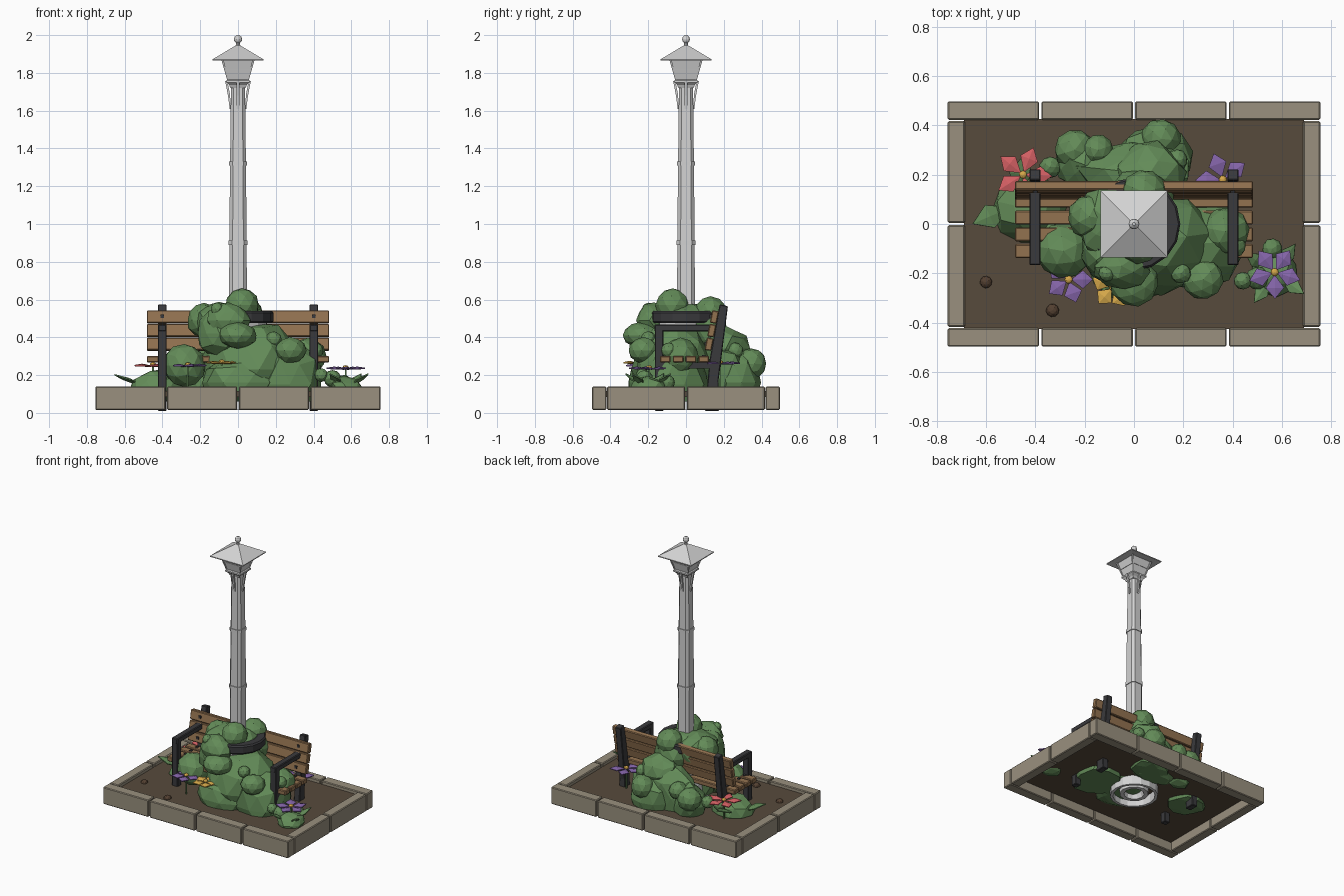
import bpy, bmesh, math, random
from mathutils import Vector, Matrix

random.seed(4)
if "Cube" in bpy.data.objects:
    bpy.data.objects.remove(bpy.data.objects["Cube"])


def material(name, r, g, b):
    m = bpy.data.materials.new(name)
    m.use_nodes = True
    m.diffuse_color = (r, g, b, 1)
    m.node_tree.nodes["Principled BSDF"].inputs["Base Color"].default_value = (r, g, b, 1)
    return m


STONE = material("stone", .32, .28, .21)
SOIL = material("soil", .095, .069, .045)
WOOD = material("wood", .29, .168, .08)
IRON = material("dark iron", .042, .042, .046)
STEEL = material("light steel", .65, .65, .65)
GREEN = material("leaf green", .125, .26, .098)
PURPLE = material("purple petal", .235, .13, .40)
RED = material("red petal", .68, .12, .13)
YELLOW = material("yellow petal", .68, .40, .07)
PEBBLE = material("brown pebble", .085, .05, .03)


def finish(name, bm, mat, bevel=0):
    me = bpy.data.meshes.new(name)
    bm.to_mesh(me)
    bm.free()
    me.materials.append(mat)
    ob = bpy.data.objects.new(name, me)
    bpy.context.collection.objects.link(ob)
    if bevel:
        mod = ob.modifiers.new("bevel", "BEVEL")
        mod.width, mod.segments = bevel, 1
    return ob


def box(name, x, y, z, mat, bevel=0):
    """Box given by (low, high) on each axis."""
    bm = bmesh.new()
    bmesh.ops.create_cube(bm, size=1)
    for v in bm.verts:
        v.co = [r[0] if c < 0 else r[1] for c, r in zip(v.co, (x, y, z))]
    return finish(name, bm, mat, bevel)


def prism(name, pts, x, mat, bevel=0):
    """Side outline of (y, z) points, extruded across x."""
    bm = bmesh.new()
    face = bm.faces.new([bm.verts.new((x[0], *p)) for p in pts])
    ext = bmesh.ops.extrude_face_region(bm, geom=[face])["geom"]
    bmesh.ops.translate(bm, vec=(x[1] - x[0], 0, 0), verts=[g for g in ext if isinstance(g, bmesh.types.BMVert)])
    bmesh.ops.recalc_face_normals(bm, faces=bm.faces)
    return finish(name, bm, mat, bevel)


def loft(name, section, levels, mat, capped=True):
    """Stack a unit cross-section at (size, height) levels."""
    bm = bmesh.new()
    rings = [[bm.verts.new((x * s, y * s, z)) for x, y in section] for s, z in levels]
    n = len(section)
    for a, b in zip(rings, rings[1:]):
        for i in range(n):
            bm.faces.new((a[i], a[(i + 1) % n], b[(i + 1) % n], b[i]))
    if capped:
        bm.faces.new(rings[0][::-1])
        bm.faces.new(rings[-1])
    bmesh.ops.recalc_face_normals(bm, faces=bm.faces)
    return finish(name, bm, mat)


def ngon(n):
    return [(math.cos(2 * math.pi * i / n), math.sin(2 * math.pi * i / n)) for i in range(n)]


SQUARE = [(1, 1), (-1, 1), (-1, -1), (1, -1)]
C = .62
CHAMFERED = [(1, -C), (1, C), (C, 1), (-C, 1), (-1, C), (-1, -C), (-C, -1), (C, -1)]

# Planter border and soil
for s, side in ((-1, "front"), (1, "back")):
    for i in range(4):
        x = -.755 + i * .38
        box(f"{side}_border_stone", (x, x + .37), sorted((s * .422, s * .497)), (.015, .14), STONE, .005)
for s, side in ((1, "left"), (-1, "right")):
    for y in ((-.417, -.005), (.005, .417)):
        box(f"{side}_border_stone", sorted((s * .685, s * .755)), y, (.015, .14), STONE, .005)
box("soil", (-.688, .688), (-.425, .425), (.085, .115), SOIL)

# Bench frame, mirrored
for s, side in ((1, "left"), (-1, "right")):
    x = sorted((s * .378, s * .424))
    prism(f"{side}_back_post", [(.10, .01), (.175, .01), (.172, .17), (.222, .565), (.178, .575), (.125, .28)], x, IRON, .004)
    box(f"{side}_front_leg", x, (-.165, -.12), (.01, .46), IRON, .004)
    box(f"{side}_armrest", x, (-.167, .16), (.43, .468), IRON, .005)
    box(f"{side}_seat_rail", x, (-.13, .13), (.235, .267), IRON)

# Bench slats and their bolts
for i in range(4):
    y = -.138 + i * .068
    box("seat_slat", (-.483, .483), (y, y + .056), (.267, .302), WOOD, .005)
    for x in (-.401, .401):
        box("seat_bolt", (x - .009, x + .009), (y + .019, y + .037), (.30, .307), IRON)
for i in range(3):
    y, z = .098 + i * .014, .333 + i * .072
    prism("back_slat", [(y, z), (y + .036, z - .005), (y + .049, z + .06), (y + .013, z + .067)], (-.483, .483), WOOD, .005)
    for x in (-.401, .401):
        box("back_bolt", (x - .009, x + .009), (y - .001, y + .02), (z + .025, z + .043), IRON)

# Lamp base, hollow underneath, with a sleeve around the post foot
loft("lamp_base", ngon(16), [(.145, .1), (.145, .016), (.165, .016), (.165, .11), (.15, .13), (.15, .52), (.05, .54)], STEEL, False)
loft("base_sleeve", ngon(12), [(.04, .12), (.07, .03), (.1, .03), (.1, .13)], STEEL, False)
loft("base_ring", ngon(16), [(.148, .475), (.18, .475), (.188, .485), (.188, .53), (.18, .54), (.13, .54)], IRON, False)

# Lamp post with bands
loft("lamp_post", CHAMFERED, [(.047, .5), (.046, .9), (.042, 1.32), (.037, 1.75)], STEEL)
for z, r in ((.89, .051), (1.31, .047)):
    loft("post_band", CHAMFERED, [(r, z), (r, z + .022)], STEEL)

# Lantern brackets around the post top
for i in range(4):
    ob = prism("lantern_bracket", [(.036, 1.61), (.044, 1.61), (.053, 1.68), (.068, 1.757), (.056, 1.757), (.043, 1.69)], (-.007, .007), STEEL)
    ob.rotation_euler.z = i * math.pi / 2

# Lantern, roof and finial
loft("lantern_foot", SQUARE, [(.04, 1.72), (.046, 1.735), (.062, 1.75), (.062, 1.76), (.055, 1.765)], STEEL)
loft("lantern_body", SQUARE, [(.05, 1.755), (.079, 1.87)], STEEL)
for sx, sy in SQUARE:
    loft("lantern_corner", [(sx + a * .07, sy + b * .07) for a, b in SQUARE], [(.053, 1.76), (.082, 1.868)], STEEL)
loft("lantern_crossbar", SQUARE, [(.068, 1.815), (.07, 1.823)], STEEL)
loft("lantern_roof", SQUARE, [(.08, 1.872), (.135, 1.866), (.135, 1.872), (.014, 1.944)], STEEL)
loft("finial", ngon(10), [(.013, 1.94), (.01, 1.958), (.019, 1.967), (.022, 1.978), (.018, 1.991), (.007, 2)], STEEL)


def shrub(name, blobs, mat=GREEN, floor=.06):
    """Faceted clumps: (x, y, z, rx, ry, rz, roughness), flat below the floor."""
    bm = bmesh.new()
    for x, y, z, rx, ry, rz, rough in blobs:
        verts = bmesh.ops.create_icosphere(bm, subdivisions=2, radius=1)["verts"]
        turn = Matrix.Rotation(random.random() * 6, 3, "Z")
        for v in verts:
            p = turn @ v.co * (1.03 + random.uniform(-rough, rough))
            v.co = (x + p.x * rx, y + p.y * ry, max(floor, z + p.z * rz))
    bmesh.ops.dissolve_degenerate(bm, dist=.0005, edges=bm.edges)
    return finish(name, bm, mat)


def ball(x, y, z, r, flat=1):
    return (x, y, z, r, r, r * flat, .04)


# Shrubs around the lamp base
shrub("front_shrub", [
    (.07, -.07, .23, .25, .21, .25, .1), (.26, -.08, .15, .19, .19, .23, .1),
    (-.09, -.1, .42, .13, .15, .13, .08), (0, -.17, .16, .2, .13, .15, .1),
    (-.1, .01, .48, .13, .16, .1, .07), (.03, .11, .44, .13, .11, .12, .08), (.0, 0, .5, .14, .14, .08, .05),
    (-.05, -.17, .49, .11, .09, .09, .08),
    ball(.02, -.07, .57, .088), ball(.04, .13, .525, .088), ball(-.18, .03, .49, .088),
    ball(-.285, -.11, .25, .11), ball(.37, -.03, .30, .095), ball(0, -.235, .41, .098, .7),
    ball(.28, -.225, .33, .08, .85), ball(-.11, -.2, .55, .033), ball(.44, -.23, .2, .035),
    ball(.41, -.09, .33, .042), ball(.19, -.2, .39, .04)])
shrub("back_shrub", [
    (0, .21, .21, .24, .12, .2, .1), (.06, .2, .34, .14, .13, .12, .1),
    (-.2, .24, .19, .12, .1, .13, .1), (.08, .27, .16, .15, .12, .18, .09),
    ball(.11, .345, .26, .08), ball(-.24, .3, .24, .08), ball(-.145, .3, .28, .06),
    ball(-.34, .23, .22, .043), ball(.175, .26, .33, .042)])
shrub("left_corner_shrub", [(.57, -.2, .13, .09, .09, .06, .12), ball(.5, -.22, .18, .045), ball(.56, -.1, .16, .04)])
shrub("right_corner_shrub", [(-.42, .06, .12, .14, .13, .11, .1), ball(-.39, .16, .19, .045)])


def rosette(name, cx, cy, z, count, inner, length, width, rise, mat, turn=0):
    """Ring of folded kite-shaped blades."""
    bm = bmesh.new()
    for i in range(count):
        a = turn + i * 2 * math.pi / count
        out, across = Vector((math.cos(a), math.sin(a), 0)), Vector((-math.sin(a), math.cos(a), 0))
        c, up = Vector((cx, cy, z)), Vector((0, 0, rise))
        base = bm.verts.new(c + out * inner)
        tip = bm.verts.new(c + out * length + up)
        mid = c + out * (inner + (length - inner) * .55) + up * .6
        ridge = bm.verts.new(mid + Vector((0, 0, .008)))
        for s in (-1, 1):
            edge = bm.verts.new(mid + across * width * s / 2)
            bm.faces.new((base, edge, ridge) if s < 0 else (base, ridge, edge))
            bm.faces.new((ridge, edge, tip) if s < 0 else (ridge, tip, edge))
    ob = finish(name, bm, mat)
    ob.modifiers.new("thickness", "SOLIDIFY").thickness = .007
    return ob


# Leaf blades at ground level
rosette("left_corner_leaves", .57, -.2, .14, 4, .03, .145, .06, .07, GREEN, .96)
rosette("right_corner_leaves", -.47, .08, .14, 3, .03, .2, .1, .065, GREEN, 3.55)

# Flowers on stems
for name, x, y, z, r, mat, turn in (
        ("left_flower", .57, -.195, .235, .108, PURPLE, -.3),
        ("back_flower", .36, .18, .262, .112, PURPLE, .65),
        ("front_flower", -.265, -.225, .25, .098, PURPLE, 0),
        ("yellow_flower", -.085, -.255, .265, .09, YELLOW, 4),
        ("red_flower", -.45, .2, .25, .118, RED, 1.2)):
    rosette(name, x, y, z, 5, .01, r, .075, .004, mat, turn)
    shrub(name + "_heart", [ball(x, y, z + .006, .016, .7)], YELLOW)
    box(name + "_stem", (x - .004, x + .004), (y - .004, y + .004), (.1, z), GREEN)

# Loose pebbles
shrub("pebbles", [ball(-.6, -.235, .116, .024, .8), ball(-.33, -.35, .116, .026, .8)], PEBBLE)
